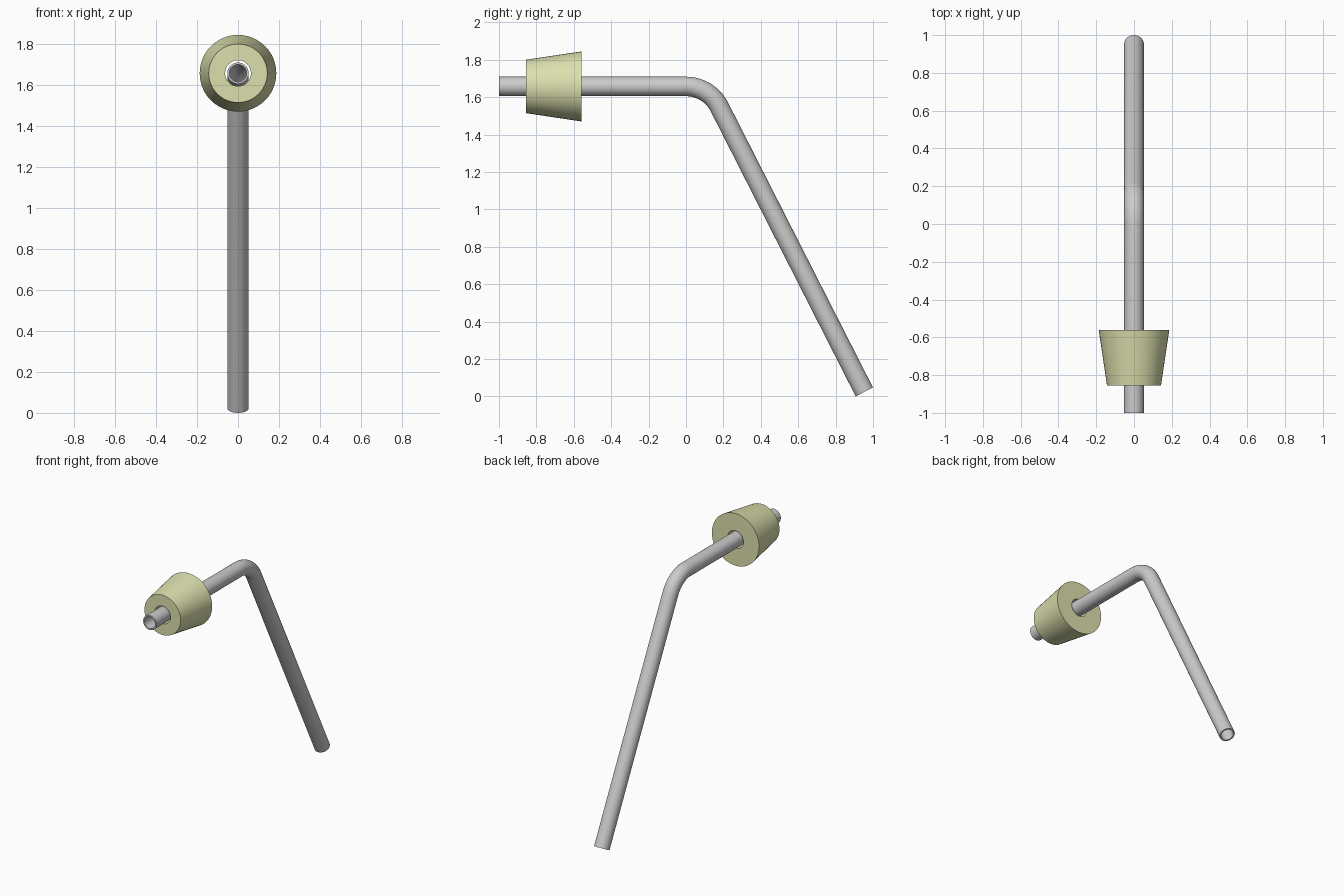
import bpy, bmesh
from math import sin, cos, pi, radians
from mathutils import Vector

if "Cube" in bpy.data.objects:
    bpy.data.objects.remove(bpy.data.objects["Cube"])

AXIS_Z = 1.657      # height of the horizontal run
SEGS = 48


def finish(name, bm, color=None):
    bmesh.ops.recalc_face_normals(bm, faces=bm.faces)
    mesh = bpy.data.meshes.new(name)
    bm.to_mesh(mesh)
    bm.free()
    obj = bpy.data.objects.new(name, mesh)
    bpy.context.collection.objects.link(obj)
    if color:
        mat = bpy.data.materials.new(name + "_color")
        mat.diffuse_color = color
        mat.use_nodes = True
        mat.node_tree.nodes["Principled BSDF"].inputs["Base Color"].default_value = mat.diffuse_color
        mesh.materials.append(mat)
    bpy.ops.object.select_all(action='DESELECT')
    obj.select_set(True)
    bpy.context.view_layer.objects.active = obj
    bpy.ops.object.shade_smooth_by_angle(angle=radians(35))
    return obj


def ring(bm, center, angle, radius):
    """Circle across a path that runs in the YZ plane, tilted down by angle."""
    side, up = Vector((1, 0, 0)), Vector((0, sin(angle), cos(angle)))
    return [bm.verts.new(center + radius * (cos(t) * side + sin(t) * up))
            for t in (2 * pi * i / SEGS for i in range(SEGS))]


def skin_closed(bm, rings):
    """Join rings in order, and the last one back to the first."""
    for a, b in zip(rings, rings[1:] + rings[:1]):
        for i in range(SEGS):
            j = (i + 1) % SEGS
            bm.faces.new((a[i], a[j], b[j], b[i]))


# Bent hollow tube: straight run, rounded elbow, sloping leg
BEND, R, OUTER, INNER = radians(63.04), 0.2, 0.052, 0.042
path = [(Vector((0, -1, AXIS_Z)), 0)]
for k in range(17):
    a = BEND * k / 16
    path.append((Vector((0, R * sin(a), AXIS_Z - R * (1 - cos(a)))), a))
end_z = OUTER * cos(BEND)
leg = (path[-1][0].z - end_z) / sin(BEND)
path.append((path[-1][0] + leg * Vector((0, cos(BEND), -sin(BEND))), BEND))

bm = bmesh.new()
skin_closed(bm, [ring(bm, p, a, OUTER) for p, a in path]
            + [ring(bm, p, a, INNER) for p, a in reversed(path)])
finish("bent_tube", bm)

# Tapered stopper with a through hole slightly wider than the tube
profile = [(-0.855, 0.143), (-0.56, 0.187), (-0.56, 0.063), (-0.855, 0.063)]
bm = bmesh.new()
skin_closed(bm, [ring(bm, Vector((0, y, AXIS_Z)), 0, r) for y, r in profile])
finish("stopper", bm, (0.72, 0.74, 0.42, 1))
